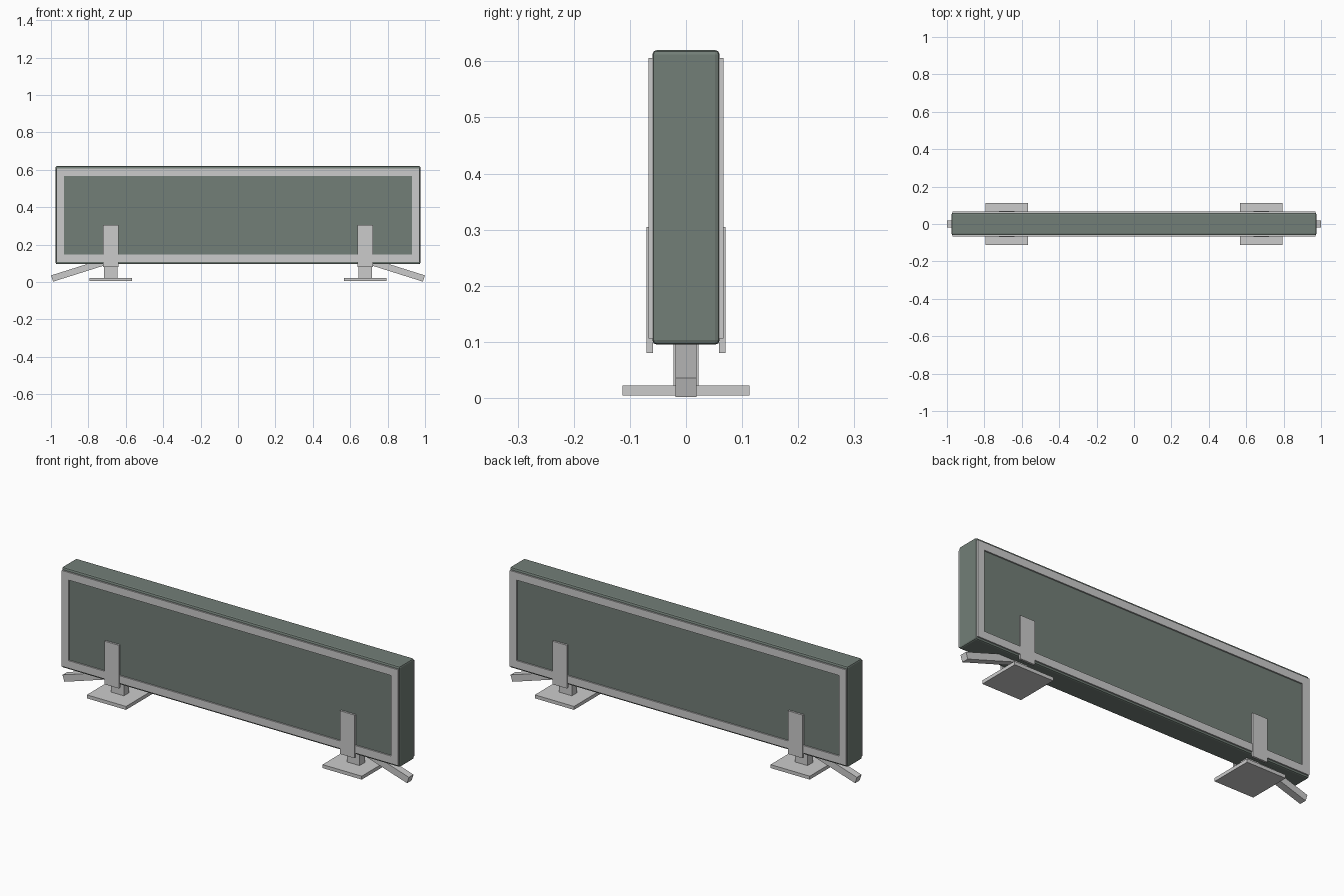
import bpy
import math

if "Cube" in bpy.data.objects:
    bpy.data.objects.remove(bpy.data.objects["Cube"])

green = bpy.data.materials.new("panel_green")
green.diffuse_color = (0.17, 0.21, 0.185, 1)
green.use_nodes = True
green.node_tree.nodes["Principled BSDF"].inputs["Base Color"].default_value = green.diffuse_color


def box(name, x0, x1, y0, y1, z0, z1, bevel=0, segments=1):
    bpy.ops.mesh.primitive_cube_add(
        size=1, location=((x0 + x1) / 2, (y0 + y1) / 2, (z0 + z1) / 2))
    ob = bpy.context.object
    ob.name = name
    ob.scale = (x1 - x0, y1 - y0, z1 - z0)
    bpy.ops.object.transform_apply(location=False, rotation=False, scale=True)
    if bevel:
        mod = ob.modifiers.new("bevel", 'BEVEL')
        mod.width = bevel
        mod.segments = segments
    return ob


def border_frame(name, hx, z0, z1, w, y0, y1):
    # rectangular ring extruded between y0 and y1
    outer = [(-hx, z0), (hx, z0), (hx, z1), (-hx, z1)]
    inner = [(-hx + w, z0 + w), (hx - w, z0 + w), (hx - w, z1 - w), (-hx + w, z1 - w)]
    verts = [(x, y, z) for y in (y0, y1) for x, z in outer + inner]
    faces = []
    for i in range(4):
        j = (i + 1) % 4
        faces += [(i, j, j + 4, i + 4), (i + 8, i + 12, j + 12, j + 8),
                  (i, i + 8, j + 8, j), (i + 4, j + 4, j + 12, i + 12)]
    mesh = bpy.data.meshes.new(name)
    mesh.from_pydata(verts, [], faces)
    ob = bpy.data.objects.new(name, mesh)
    bpy.context.collection.objects.link(ob)
    return ob


# main panel with softened edges
panel = box("panel", -0.975, 0.975, -0.06, 0.06, 0.095, 0.62, 0.008, 2)
panel.data.materials.append(green)

# raised border trim on both faces
border_frame("front_border", 0.97, 0.106, 0.606, 0.04, -0.067, -0.056)
border_frame("back_border", 0.97, 0.106, 0.606, 0.04, 0.056, 0.067)

for side, s in (("left", -1), ("right", 1)):
    cx = 0.68 * s
    # foot plate and stem
    box(side + "_foot", cx - 0.113, cx + 0.113, -0.113, 0.113, 0.004, 0.022)
    box(side + "_stem", cx - 0.037, cx + 0.037, -0.022, 0.022, 0.02, 0.11)
    # clamp plates on both faces
    box(side + "_front_clamp", cx - 0.042, cx + 0.042, -0.07, -0.059, 0.08, 0.305)
    box(side + "_back_clamp", cx - 0.042, cx + 0.042, 0.059, 0.07, 0.08, 0.305)
    # slanted outrigger strut
    a, length = math.radians(17.5), 0.34
    mx = 0.994 - math.cos(a) * length / 2
    mz = 0.0185 + math.sin(a) * length / 2
    strut = box(side + "_strut", mx * s - length / 2, mx * s + length / 2,
                -0.019, 0.019, mz - 0.0175, mz + 0.0175)
    strut.rotation_euler.y = a * s
